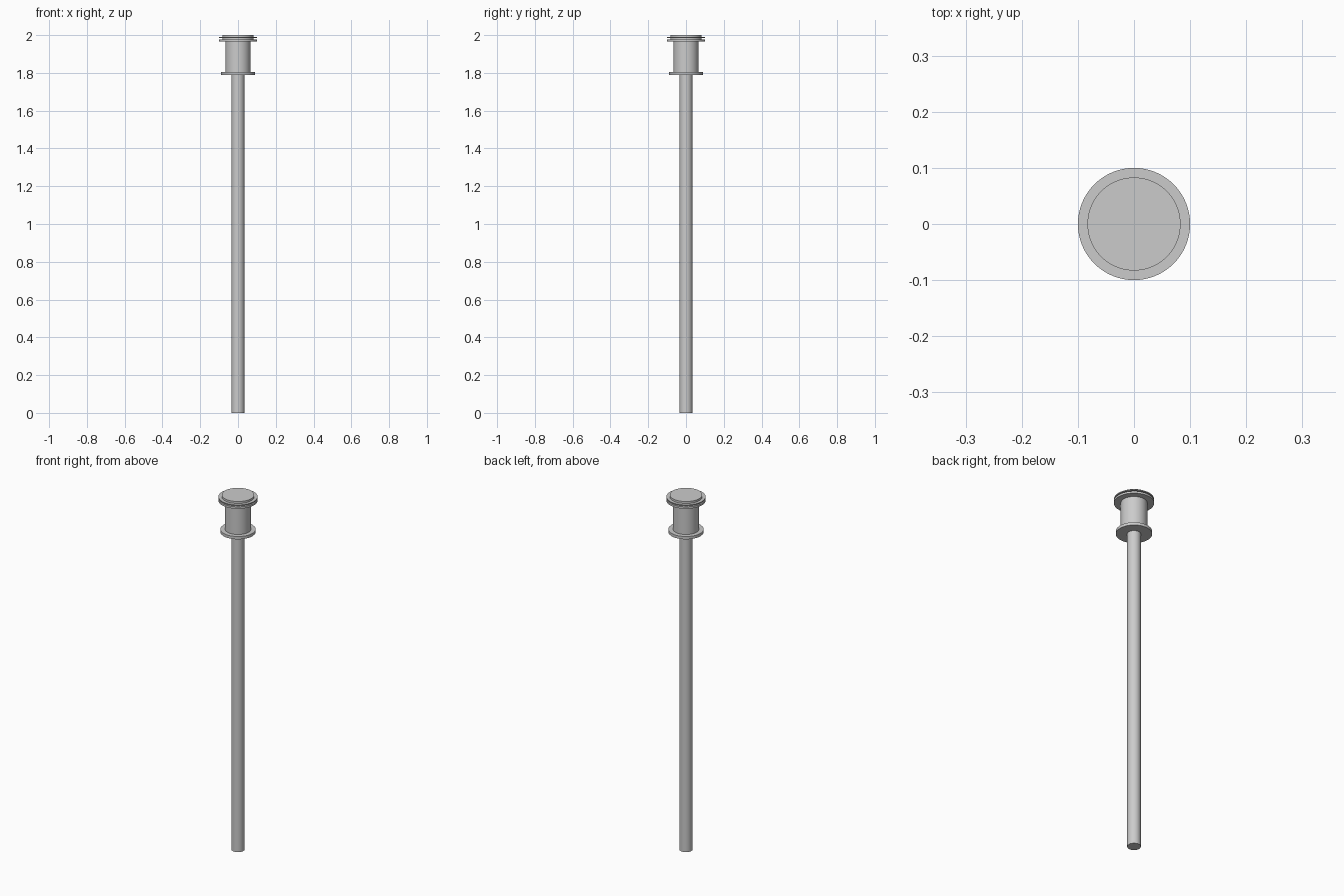
import bpy

if "Cube" in bpy.data.objects:
    bpy.data.objects.remove(bpy.data.objects["Cube"])


def disc(name, radius, z0, z1):
    # Upright closed cylinder between two heights
    bpy.ops.mesh.primitive_cylinder_add(vertices=64, radius=radius, depth=z1 - z0,
                                        location=(0, 0, (z0 + z1) / 2))
    ob = bpy.context.object
    ob.name = name
    bpy.ops.object.shade_smooth_by_angle()
    return ob


# Post and lamp-like head
disc("post", 0.034, 0.0, 1.79)
disc("lower_flange", 0.09, 1.79, 1.806)
disc("head_drum", 0.066, 1.806, 1.967)
# Stacked lid
disc("upper_flange", 0.1, 1.967, 1.978)
disc("lid_neck", 0.083, 1.978, 1.984)
disc("lid_rim", 0.1, 1.984, 1.989)
disc("top_cap", 0.083, 1.989, 2.0)
